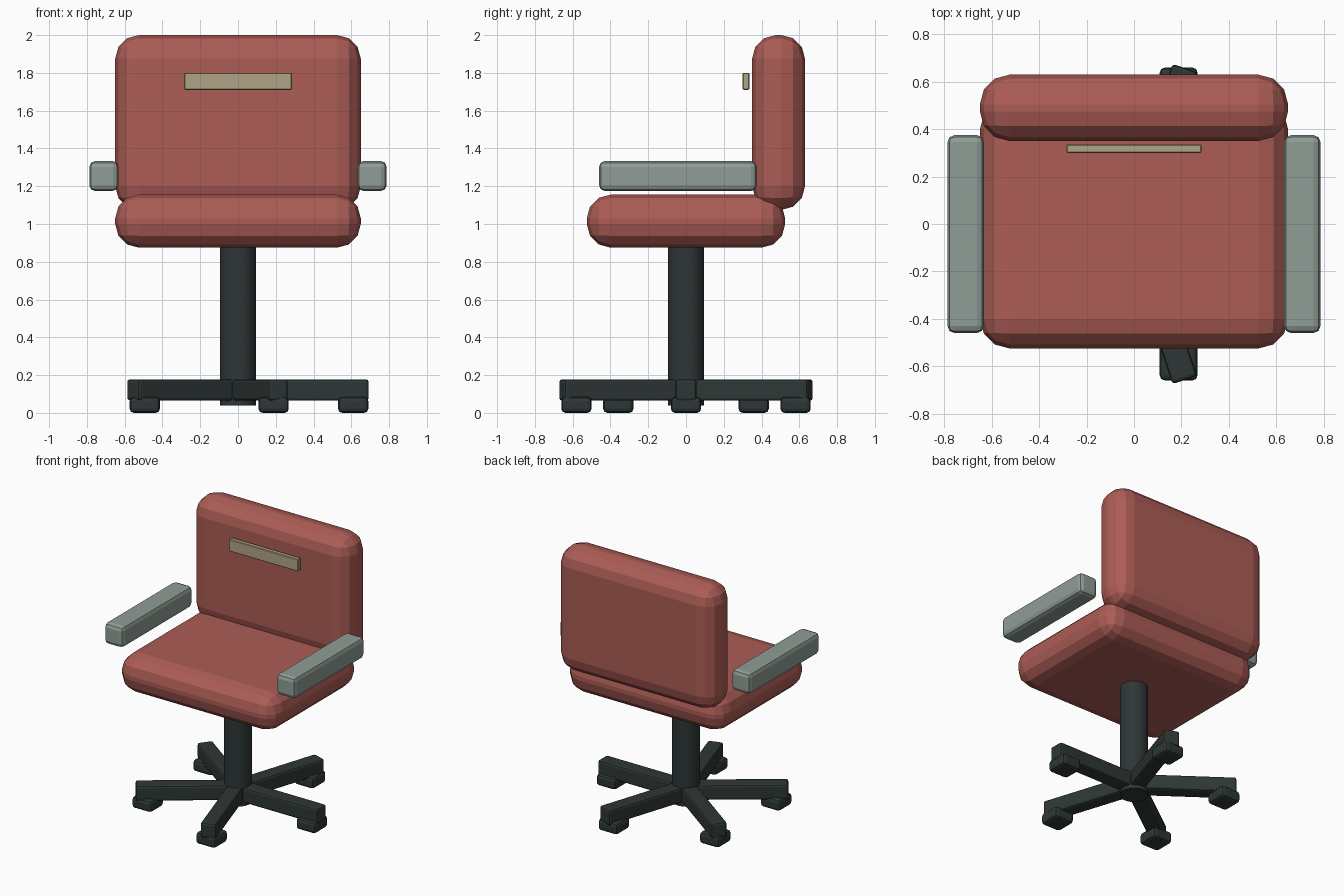
import bpy
import math
from mathutils import Matrix

cube = bpy.data.objects.get("Cube")
if cube:
    bpy.data.objects.remove(cube, do_unlink=True)


def material(name, rgb):
    mat = bpy.data.materials.new(name)
    mat.use_nodes = True
    colour = (*rgb, 1.0)
    mat.diffuse_color = colour
    mat.node_tree.nodes["Principled BSDF"].inputs["Base Color"].default_value = colour
    return mat


RED = material("red upholstery", (0.413, 0.107, 0.091))
GREY = material("grey green plastic", (0.275, 0.337, 0.301))
DARK = material("dark metal", (0.027, 0.038, 0.037))
TAN = material("tan plate", (0.434, 0.371, 0.235))


def box(name, low, high, mat, bevel=0.0, segments=2, turn=0.0):
    """Rounded box between two corners, turned about the vertical axis."""
    bpy.ops.mesh.primitive_cube_add(size=1)
    obj = bpy.context.object
    obj.name = name
    centre = [(a + b) / 2 for a, b in zip(low, high)]
    size = [b - a for a, b in zip(low, high)]
    obj.data.transform(Matrix.LocRotScale(centre, None, size))
    obj.rotation_euler.z = turn
    obj.data.materials.append(mat)
    if bevel:
        mod = obj.modifiers.new("rounded edges", "BEVEL")
        mod.width = bevel
        mod.segments = segments
    return obj


# Cushions
box("seat", (-0.65, -0.525, 0.875), (0.65, 0.525, 1.155), RED, 0.125, 3)
box("backrest", (-0.65, 0.35, 1.075), (0.65, 0.63, 2.0), RED, 0.125, 3)

# Plate in front of the backrest
box("backrest_plate", (-0.285, 0.3, 1.71), (0.285, 0.335, 1.8), TAN, 0.004, 1)

# Armrests
for side, x in (("left", 0.71), ("right", -0.71)):
    box(side + "_armrest", (x - 0.077, -0.46, 1.175), (x + 0.077, 0.375, 1.333),
        GREY, 0.03, 2)

# Column
bpy.ops.mesh.primitive_cylinder_add(vertices=24, radius=0.096, depth=0.9,
                                    location=(0, 0, 0.49))
column = bpy.context.object
column.name = "column"
column.data.materials.append(DARK)
bpy.ops.object.shade_smooth_by_angle(angle=math.radians(30))

# Five-legged base; the feet all stay square to the front
for i in range(5):
    angle = math.tau * i / 5
    box(f"base_leg_{i + 1}", (0, -0.055, 0.065), (0.692, 0.055, 0.178),
        DARK, 0.015, 2, angle)
    x, y = 0.61 * math.cos(angle), 0.61 * math.sin(angle)
    box(f"foot_{i + 1}", (x - 0.08, y - 0.08, 0), (x + 0.08, y + 0.08, 0.085),
        DARK, 0.022, 2)
